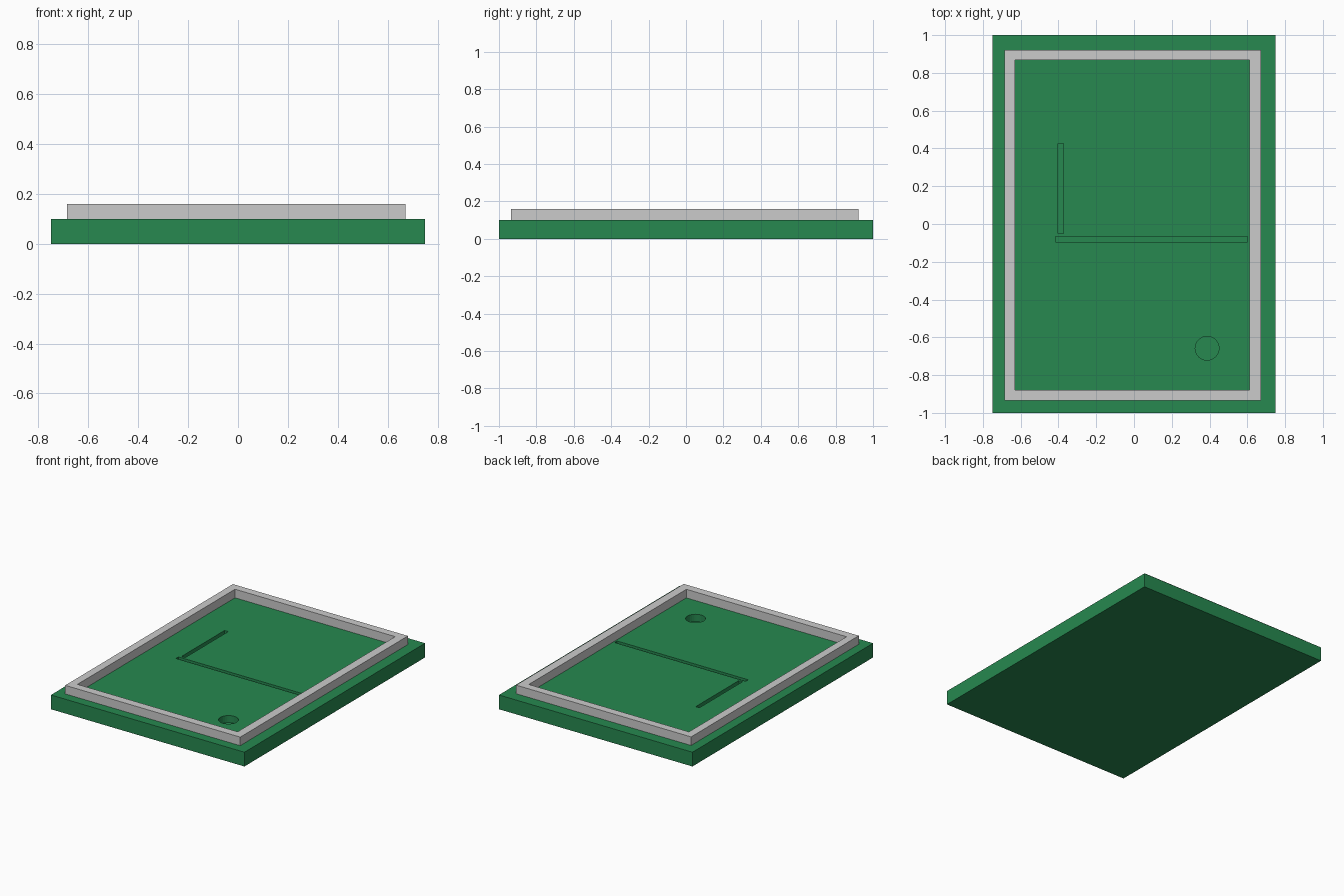
import bpy, bmesh

if "Cube" in bpy.data.objects:
    bpy.data.objects.remove(bpy.data.objects["Cube"])

green = bpy.data.materials.new("turf_green")
green.diffuse_color = (0.02, 0.25, 0.08, 1)
green.use_nodes = True
green.node_tree.nodes["Principled BSDF"].inputs["Base Color"].default_value = green.diffuse_color


def box(name, x0, x1, y0, y1, z0, z1):
    bm = bmesh.new()
    bmesh.ops.create_cube(bm, size=1)
    for v in bm.verts:
        v.co.x = x1 if v.co.x > 0 else x0
        v.co.y = y1 if v.co.y > 0 else y0
        v.co.z = z1 if v.co.z > 0 else z0
    mesh = bpy.data.meshes.new(name)
    bm.to_mesh(mesh)
    bm.free()
    ob = bpy.data.objects.new(name, mesh)
    bpy.context.collection.objects.link(ob)
    return ob


def cut(target, cutter):
    # apply the cut, then discard the cutter
    cutter.hide_render = True
    mod = target.modifiers.new("cut", 'BOOLEAN')
    mod.operation = 'DIFFERENCE'
    mod.solver = 'EXACT'
    mod.object = cutter
    bpy.context.view_layer.objects.active = target
    bpy.ops.object.modifier_apply(modifier=mod.name)
    bpy.data.objects.remove(cutter)


# Green slab
base = box("base", -0.75, 0.75, -1, 1, 0, 0.1)
base.data.materials.append(green)

# Two shallow grooves
cut(base, box("long_groove", -0.415, 0.6, -0.095, -0.067, 0.075, 0.15))
cut(base, box("short_groove", -0.403, -0.374, -0.05, 0.427, 0.075, 0.15))

# Round cup
bpy.ops.mesh.primitive_cylinder_add(vertices=32, radius=0.063, depth=0.1,
                                    location=(0.387, -0.658, 0.1))
cut(base, bpy.context.object)

# Raised border around the playing surface
frame = box("border_frame", -0.685, 0.672, -0.935, 0.922, 0.1, 0.16)
cut(frame, box("frame_opening", -0.63, 0.612, -0.878, 0.867, 0.0, 0.3))
